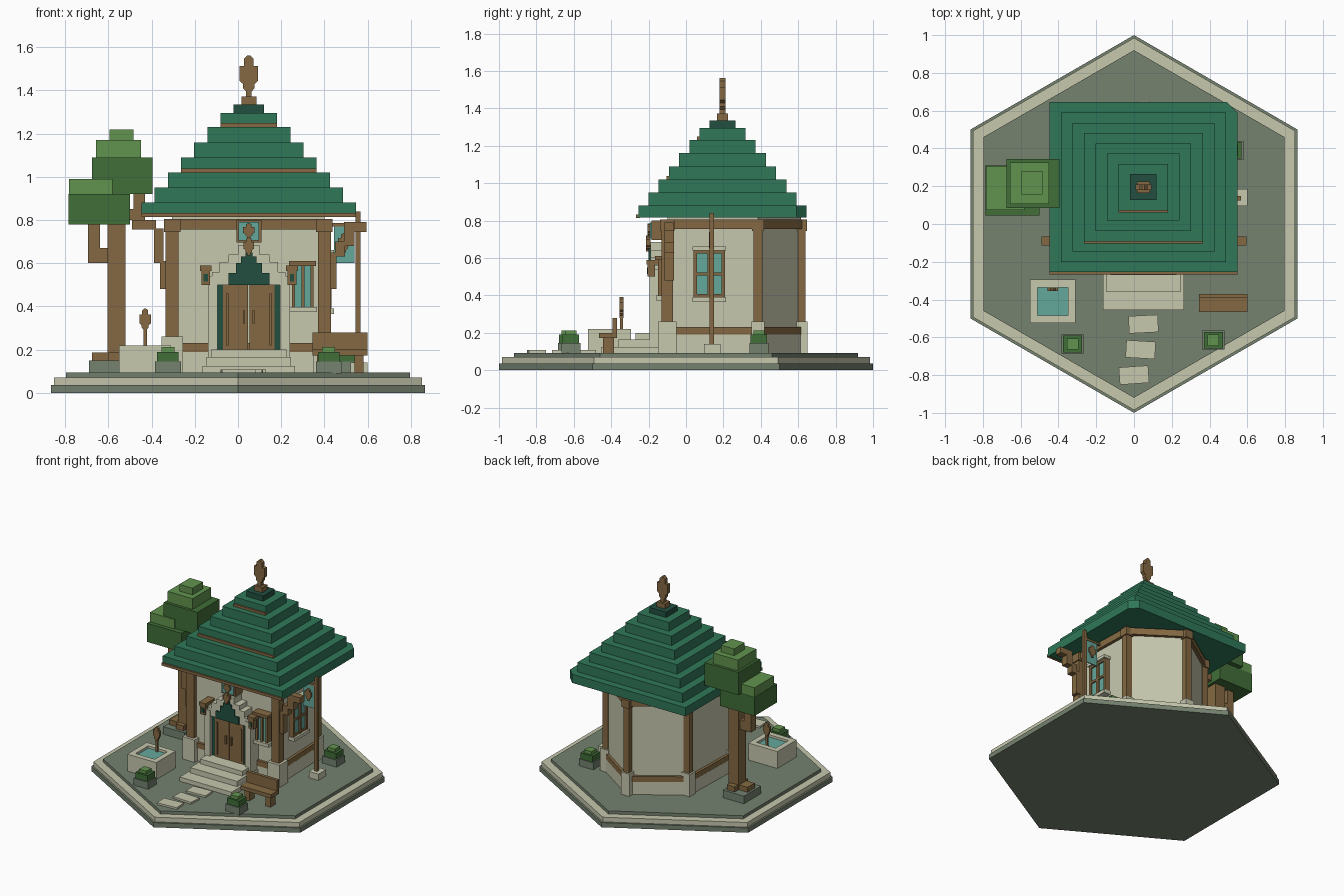
import bpy, math
from mathutils import Vector

if "Cube" in bpy.data.objects:
    bpy.data.objects.remove(bpy.data.objects["Cube"])


def material(name, r, g, b):
    m = bpy.data.materials.new(name)
    lin = [((c / 255 + 0.055) / 1.055) ** 2.4 for c in (r, g, b)]
    m.diffuse_color = (*lin, 1)
    m.use_nodes = True
    m.node_tree.nodes["Principled BSDF"].inputs["Base Color"].default_value = m.diffuse_color
    return m


CREAM = material("cream_plaster", 199, 200, 174)
STONE = material("grey_green_stone", 117, 130, 112)
WOOD = material("brown_wood", 132, 105, 66)
ROOF = material("roof_green", 47, 119, 88)
DARK = material("deep_green", 34, 80, 64)
LEAF = material("leaf_green", 64, 110, 56)
LIGHT = material("light_leaf", 97, 148, 78)
TEAL = material("teal_glass", 101, 168, 155)


def finish(name, verts, faces, mat):
    me = bpy.data.meshes.new(name)
    me.from_pydata(verts, [], faces)
    me.materials.append(mat)
    ob = bpy.data.objects.new(name, me)
    bpy.context.collection.objects.link(ob)
    return ob


def prism(name, pts, z0, z1, mat):
    """Extrude a counter-clockwise plan outline from z0 to z1."""
    n = len(pts)
    v = [(x, y, z0) for x, y in pts] + [(x, y, z1) for x, y in pts]
    f = [tuple(range(n))[::-1], tuple(range(n, 2 * n))]
    f += [(i, (i + 1) % n, (i + 1) % n + n, i + n) for i in range(n)]
    return finish(name, v, f, mat)


def box(name, x0, x1, y0, y1, z0, z1, mat, turn=0):
    """Box by its limits, optionally turned about its own upright axis."""
    cx, cy, hx, hy = (x0 + x1) / 2, (y0 + y1) / 2, (x1 - x0) / 2, (y1 - y0) / 2
    c, s = math.cos(turn), math.sin(turn)
    pts = [(cx + c * a * hx - s * b * hy, cy + s * a * hx + c * b * hy)
           for a, b in ((-1, -1), (1, -1), (1, 1), (-1, 1))]
    return prism(name, pts, z0, z1, mat)


def beam(name, a, b, width, z0, z1, mat):
    """Level beam between two plan points."""
    d = Vector(b) - Vector(a)
    m = (Vector(a) + Vector(b)) / 2
    box(name, m.x - d.length / 2, m.x + d.length / 2, m.y - width / 2,
        m.y + width / 2, z0, z1, mat, math.atan2(d.y, d.x))


def ornament(name, cx, y0, y1, z0, h, w):
    """Flat, symmetric carved spearhead standing upright."""
    half = [(.3, 0), (.3, .12), (.6, .2), (.6, .3), (1, .38), (1, .74),
            (.5, .74), (.5, .92), (.15, 1)]
    out = [(a * w, z0 + b * h) for a, b in half]
    out += [(-a, b) for a, b in reversed(out)]
    n = len(out)
    v = [(cx + a, y0, b) for a, b in out] + [(cx + a, y1, b) for a, b in out]
    f = [tuple(range(n)), tuple(range(n, 2 * n))[::-1]]
    f += [((i + 1) % n, i, i + n, (i + 1) % n + n) for i in range(n)]
    finish(name, v, f, WOOD)


# Hexagonal terrace
for name, r, z0, z1, mat in (("terrace_base", 1, 0, .035, STONE),
                             ("terrace_rim", .985, .035, .07, CREAM),
                             ("terrace_floor", .92, .07, .093, STONE)):
    prism(name, [(r * math.sin(math.pi / 3 * -i), r * math.cos(math.pi / 3 * i))
                 for i in range(6)], z0, z1, mat)

# Five-sided house body, posts and beams
P = [(-.305, -.1), (.4, -.1), (.385, .385), (.05, .615), (-.29, .385)]
prism("walls", P, .09, .815, CREAM)
prism("foundation", [(.05 + (x - .05) * 1.06, .2 + (y - .2) * 1.05) for x, y in P],
      .09, .19, CREAM)
for i, (x, y) in enumerate(P):
    for part, r, z0, z1, mat in (("post_foot", .05 if i < 2 else .035, .09, .26, CREAM),
                                 ("post", .03 if i < 2 else .023, .26, .75, WOOD),
                                 ("post_cap", .038 if i < 2 else .031, .745, .805, WOOD)):
        box(part, x - r, x + r, y - r, y + r, z0, z1, mat)
    q = P[(i + 1) % 5]
    beam("top_beam", (x, y), q, .045, .755, .805, WOOD)
    beam("sill_beam", (x, y), q, .04, .19, .23, WOOD)

# Stepped roof, the lowest tier with one cut corner
RX, RY = .05, .195
tops = [.88, .95, 1.02, 1.09, 1.16, 1.23, 1.295, 1.335]
z = .815
for i, top in enumerate(tops):
    hx, hy = .497 - .061 * i, .45 - .0545 * i
    pts = [(RX - hx, RY - hy), (RX + hx, RY - hy), (RX + hx, RY + hy), (RX - hx, RY + hy)]
    if i == 0:
        pts[2:3] = [(RX + hx, RY + hy - .055), (RX + hx - .055, RY + hy)]
    prism("roof_tier", pts, z, top, DARK if i == 7 else ROOF)
    if i in (0, 3, 6):
        box("roof_trim", RX - hx, RX + hx, RY - hy - .012, RY - hy + .01,
            z - .002, z + .018, WOOD)
    z = top
box("finial_base", .017, .085, .165, .225, 1.335, 1.372, WOOD)
ornament("roof_finial", .05, .18, .21, 1.372, .19, .043)

# Stepped side brackets under the eaves
for name, cells in (("left_bracket", ((-.49, -.38, .755, .8), (-.39, -.345, .6, .76),
                                      (-.36, -.33, .48, .61))),
                    ("right_bracket", ((.49, .595, .745, .79), (.49, .54, .68, .75),
                                       (.45, .495, .63, .7), (.42, .455, .48, .65)))):
    for x0, x1, z0, z1 in cells:
        box(name, x0, x1, -.115, -.065, z0, z1, WOOD)

# Entrance: portal, double door, stepped gable
for s in (-1, 1):
    a, b = sorted((.05 + s * .145, .05 + s * .19))
    box("portal_pillar", a, b, -.195, -.09, .09, .54, CREAM)
    a, b = sorted((.05 + s * .12, .05 + s * .147))
    box("door_jamb", a, b, -.17, -.09, .2, .5, DARK)
    a, b = sorted((.05 + s * .003, .05 + s * .12))
    box("door_leaf", a, b, -.175, -.09, .2, .5, WOOD)
    a, b = sorted((.05 + s * .018, .05 + s * .028))
    box("door_handle", a, b, -.19, -.17, .32, .38, WOOD)
    a, b = sorted((.05 + s * .095, .05 + s * .105))
    box("door_batten", a, b, -.182, -.17, .22, .46, WOOD)
    # Wall lantern on a bracket
    x = .05 + s * .2
    box("lantern_arm", x - .027, x + .027, -.21, -.1, .565, .59, WOOD)
    box("lantern", x - .02, x + .02, -.205, -.165, .5, .565, WOOD)
    box("lantern_pane", x - .01, x + .01, -.209, -.2, .515, .55, DARK)
for h, z0, z1 in ((.17, .5, .56), (.135, .56, .605), (.095, .605, .64), (.05, .64, .685)):
    box("portal_arch", .05 - h, .05 + h, -.19, -.09, z0, z1, CREAM)
for h, z0, z1 in ((.095, .5, .555), (.06, .555, .6), (.035, .6, .63), (.016, .63, .65)):
    box("door_gable", .05 - h, .05 + h, -.2, -.18, z0, z1, DARK)
ornament("gable_ornament", .05, -.215, -.19, .635, .085, .024)
box("transom_frame", -.008, .108, -.185, -.09, .695, .8, WOOD)
box("transom_pane", .002, .098, -.193, -.18, .705, .79, TEAL)
ornament("transom_ornament", .05, -.205, -.19, .715, .07, .027)

# Front steps and stepping stones
for x0, x1, y0, z1 in ((-.165, .265, -.455, .125), (-.145, .245, -.36, .165),
                       (-.125, .225, -.27, .2)):
    box("step", x0, x1, y0, -.09, .09, z1, CREAM)
for x, y, t in ((.05, -.53, .05), (.035, -.665, -.06), (0, -.8, .07)):
    box("stepping_stone", x - .078, x + .078, y - .046, y + .046, .09, .107, CREAM, t)

# Front window
box("front_window_pane", .255, .345, -.135, -.09, .39, .6, TEAL)
box("front_window_sill", .225, .365, -.16, -.09, .373, .398, CREAM)
box("front_window_lintel", .235, .362, -.165, -.09, .588, .61, WOOD)
for x in (.258, .3, .342):
    box("front_window_bar", x - .007, x + .007, -.15, -.09, .398, .59, WOOD)

# Side window
box("side_window_pane", .38, .42, .05, .2, .39, .645, TEAL)
for z0, z1 in ((.365, .39), (.64, .662)):
    box("side_window_ledge", .38, .445, .035, .215, z0, z1, CREAM)
for y in (.05, .125, .2):
    box("side_window_bar", .38, .432, y - .009, y + .009, .39, .64, WOOD)
for z0 in (.39, .505, .625):
    box("side_window_rail", .38, .43, .05, .2, z0, z0 + .016, WOOD)

# Flagpole with hanging banner
box("pole_foot", .52, .6, .095, .185, .09, .14, CREAM)
box("pole", .543, .567, .125, .149, .14, .84, WOOD)
box("banner_rod", .42, .55, .13, .145, .77, .785, WOOD)
box("banner", .445, .54, .134, .141, .6, .775, TEAL)
for y0, y1 in ((.124, .134), (.141, .151)):
    ornament("banner_ornament", .492, y0, y1, .65, .09, .028)

# Water basin with spout
for x0, x1, y0, y1 in ((-.55, -.51, -.525, -.295), (-.35, -.31, -.525, -.295),
                       (-.51, -.35, -.525, -.485), (-.51, -.35, -.335, -.295)):
    box("basin_wall", x0, x1, y0, y1, .09, .22, CREAM)
box("basin_water", -.51, -.35, -.485, -.335, .09, .203, TEAL)
box("spout_post", -.438, -.422, -.353, -.337, .2, .31, WOOD)
ornament("spout_head", -.43, -.355, -.335, .28, .11, .027)

# Bench
box("bench_seat", .345, .6, -.465, -.37, .172, .2, WOOD)
box("bench_back", .345, .6, -.393, -.37, .2, .28, WOOD)
for x in (.385, .56):
    box("bench_leg", x - .02, x + .02, -.445, -.385, .09, .175, WOOD)

# Planters with clipped shrubs
for x, y in ((-.325, -.635), (.42, -.615), (.52, .39)):
    box("planter", x - .06, x + .06, y - .05, y + .05, .09, .145, STONE)
    box("shrub", x - .05, x + .05, y - .044, y + .044, .145, .19, LEAF)
    box("shrub_top", x - .03, x + .03, y - .03, y + .03, .19, .213, LIGHT)

# Tree
box("tree_bed", -.69, -.515, .1, .3, .09, .15, STONE)
box("tree_root", -.675, -.53, .15, .235, .15, .187, WOOD)
box("tree_root", -.6, -.535, .12, .28, .15, .187, WOOD)
box("trunk", -.605, -.52, .155, .24, .15, .93, WOOD)
box("left_branch", -.695, -.6, .165, .225, .6, .67, WOOD)
box("left_branch_tip", -.695, -.64, .165, .225, .66, .79, WOOD)
box("right_branch", -.53, -.43, .17, .225, .8, .85, WOOD)
box("right_branch_tip", -.485, -.43, .17, .225, .8, .93, WOOD)
box("low_leaves", -.785, -.5, .045, .31, .78, .92, LEAF)
box("low_leaves_top", -.783, -.58, .075, .308, .92, .99, LIGHT)
box("main_leaves", -.675, -.395, .085, .345, .92, 1.09, LEAF)
box("main_leaves_top", -.657, -.45, .105, .325, 1.09, 1.17, LIGHT)
box("crown_leaves", -.595, -.485, .155, .28, 1.17, 1.22, LIGHT)
